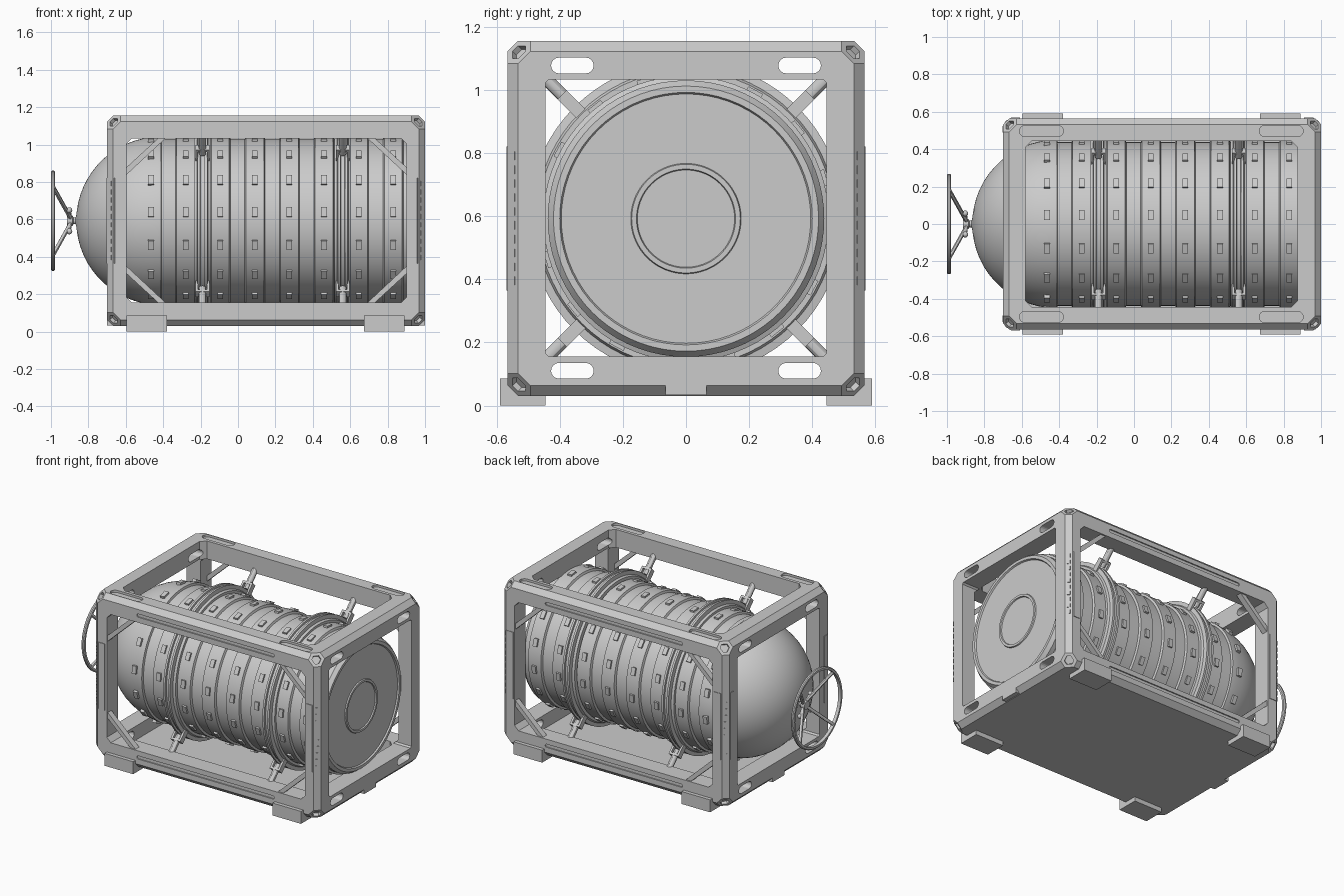
import bpy, bmesh, math
from mathutils import Vector, Matrix

if "Cube" in bpy.data.objects:
    bpy.data.objects.remove(bpy.data.objects["Cube"])

CZ = 0.592  # height of the tank axis


def finish(name, bm, smooth=False):
    bmesh.ops.recalc_face_normals(bm, faces=bm.faces)
    me = bpy.data.meshes.new(name)
    bm.to_mesh(me)
    bm.free()
    if smooth:
        me.shade_smooth()
        me.set_sharp_from_angle(angle=math.radians(30))
    ob = bpy.data.objects.new(name, me)
    bpy.context.collection.objects.link(ob)
    return ob


def prism(name, pts, axis, a, b):
    """Extrude a 2D outline along an axis (the other two axes in order)."""
    bm = bmesh.new()
    order = {'x': lambda p, t: (t, p[0], p[1]), 'y': lambda p, t: (p[0], t, p[1]),
             'z': lambda p, t: (p[0], p[1], t)}[axis]
    f = bm.faces.new([bm.verts.new(order(p, a)) for p in pts])
    g = bmesh.ops.extrude_face_region(bm, geom=[f])
    d = Vector(order((0, 0), b - a))
    bmesh.ops.translate(bm, verts=[v for v in g['geom'] if isinstance(v, bmesh.types.BMVert)], vec=d)
    return finish(name, bm)


def box(name, x0, x1, y0, y1, z0, z1):
    return prism(name, [(x0, y0), (x1, y0), (x1, y1), (x0, y1)], 'z', z0, z1)


def stadium(u, v, w, h):
    r = h / 2
    return [(u + s * (w / 2 - r) + r * math.cos(t), v + r * math.sin(t))
            for s, o in ((1, -90), (-1, 90))
            for t in [math.radians(o + k * 22.5) for k in range(9)]]


def octagon(u0, u1, v0, v1, c):
    return [(u0 + c, v0), (u1 - c, v0), (u1, v0 + c), (u1, v1 - c),
            (u1 - c, v1), (u0 + c, v1), (u0, v1 - c), (u0, v0 + c)]


def lathe(name, prof, n=72, closed=False):
    """Revolve (x, radius) points around the tank axis."""
    bm = bmesh.new()
    rings = [[bm.verts.new((x, r * math.cos(2 * math.pi * k / n), CZ + r * math.sin(2 * math.pi * k / n)))
              for k in range(n)] for x, r in prof]
    pairs = list(zip(rings, rings[1:])) + ([(rings[-1], rings[0])] if closed else [])
    for p, q in pairs:
        for k in range(n):
            bm.faces.new((p[k], p[k - 1], q[k - 1], q[k]))
    if not closed:
        bm.faces.new(rings[0])
        bm.faces.new(rings[-1])
    return finish(name, bm, True)


def rod(name, p, q, r, n=12):
    p, q = Vector(p), Vector(q)
    bm = bmesh.new()
    m = Matrix.Translation((p + q) / 2) @ (q - p).to_track_quat('Z', 'Y').to_matrix().to_4x4()
    bmesh.ops.create_cone(bm, cap_ends=True, segments=n, radius1=r, radius2=r, depth=(q - p).length, matrix=m)
    return finish(name, bm, True)


def turned_box(bm, size, m):
    bmesh.ops.create_cube(bm, size=1, matrix=m @ Matrix.Diagonal((*size, 1)))


def cut(ob, cutter):
    mod = ob.modifiers.new('cut', 'BOOLEAN')
    mod.operation, mod.solver, mod.object = 'DIFFERENCE', 'EXACT', cutter
    cutter.hide_render = True
    me = bpy.data.meshes.new_from_object(ob.evaluated_get(bpy.context.evaluated_depsgraph_get()))
    ob.modifiers.clear()
    ob.data = me
    bpy.data.objects.remove(cutter)


# Frame: chamfered block with truncated corners and triangular corner sockets
X0, X1, Y, Z0, Z1 = -0.70, 1.0, 0.565, 0.03, 1.155
bm = bmesh.new()
bmesh.ops.create_cube(bm, size=1, matrix=Matrix.Translation(((X0 + X1) / 2, 0, (Z0 + Z1) / 2))
                      @ Matrix.Diagonal((X1 - X0, 2 * Y, Z1 - Z0, 1)))
bmesh.ops.bevel(bm, geom=bm.edges[:], offset=0.033, segments=1, affect='EDGES')
for sx in (-1, 1):
    for sy in (-1, 1):
        for sz in (-1, 1):
            n = Vector((sx, sy, sz)).normalized()
            co = Vector((X1 if sx > 0 else X0, sy * Y, Z1 if sz > 0 else Z0)) - n * 0.105 / math.sqrt(3)
            g = bmesh.ops.bisect_plane(bm, geom=bm.verts[:] + bm.edges[:] + bm.faces[:],
                                       plane_co=co, plane_no=n, clear_outer=True)
            edges = [e for e in g['geom_cut'] if isinstance(e, bmesh.types.BMEdge)]
            f = bmesh.ops.contextual_create(bm, geom=edges)['faces']
            bmesh.ops.inset_individual(bm, faces=f, thickness=0.022)
            bmesh.ops.inset_individual(bm, faces=f, thickness=0.001, depth=-0.02)
frame = finish('frame', bm)

# Openings through the sides, ends and top
cut(frame, prism('cutter', octagon(-0.597, 0.902, 0.155, 1.032, 0.03), 'y', -1, 1))
cut(frame, prism('cutter', octagon(-0.445, 0.445, 0.155, 1.032, 0.01), 'x', -1.2, 1.2))
cut(frame, prism('cutter', octagon(-0.58, 0.875, -0.445, 0.445, 0.035), 'z', 0.06, 1.4))
# Lifting slots in the ends, recesses on the top and grooves along the sides
for s in (-1, 1):
    for z in (0.11, 1.077):
        cut(frame, prism('cutter', stadium(s * 0.36, z, 0.135, 0.05), 'x', -1.2, 1.2))
    for x in (-0.495, 0.787):
        cut(frame, prism('cutter', stadium(x, s * 0.497, 0.235, 0.06), 'z', 1.14, 1.3))
    for z in (0.11, 1.08):
        cut(frame, prism('cutter', stadium(0.15, z, 1.04, 0.022), 'y', s * 0.557, s * 0.7))

# Feet and end pockets
for s in (-1, 1):
    for x in (-0.595, 0.675):
        foot = [(s * 0.445, 0), (s * 0.59, 0), (s * 0.59, 0.085), (s * 0.445, 0.085)]
        prism('foot', foot, 'x', x, x + 0.215)
box('end_pocket_right', 0.96, 1.0, -0.065, 0.065, 0.033, 0.07)
box('end_pocket_left', -0.7, -0.66, -0.065, 0.065, 0.033, 0.07)

# Diagonal braces in the side openings
for s in (-1, 1):
    for xc, dx in ((-0.605, 1), (0.91, -1)):
        for zc, dz in ((0.148, 1), (1.04, -1)):
            pts = [(0.185, 0), (0.225, 0), (0, 0.21), (0, 0.17)]
            prism('corner_brace', [(xc + dx * u, zc + dz * v) for u, v in pts], 'y', s * 0.515, s * 0.555)

# Slotted guards on the four posts
for xe, sx in ((X0, -1), (X1, 1)):
    for sy in (-1, 1):
        o = 0.004
        pts = [(0.09, -o), (0.042, -o), (-o, 0.042), (-o, 0.075), (0.02, 0.075), (0.02, 0.06),
               (0.06, 0.02), (0.09, 0.02)]
        guard = prism('post_guard', [(min(1, xe - sx * u) if sx > 0 else xe - sx * u, sy * (Y - v))
                                     for u, v in pts], 'z', 0.365, 0.82)
        bm = bmesh.new()
        for k in range(10):
            m = (Matrix.Translation((xe - sx * 0.022, sy * (Y - 0.022), 0.395 + k * 0.044))
                 @ Matrix.Rotation(sx * sy * math.pi / 4, 4, 'Z'))
            turned_box(bm, (0.02, 0.02, 0.026), m)
        finish('guard_rungs', bm)

# Tank: dome, banded body and flat end with rings
cols = [-0.465 + 0.185 * k for k in range(8)]
prof = [(-0.415 - 0.45 * math.cos(math.radians(a)), 0.45 * math.sin(math.radians(a)))
        for a in (1, 6, 12, 18, 24, 30, 36, 42, 48, 54, 60, 66, 72, 78, 84)]
prof += [(-0.425, 0.452), (-0.412, 0.452), (-0.408, 0.438)]
for x in cols[1:]:
    prof += [(x - 0.054, 0.438), (x - 0.048, 0.452), (x + 0.048, 0.452), (x + 0.054, 0.438)]
prof += [(0.915, 0.438), (0.94, 0.42), (0.94, 0.40), (0.93, 0.395), (0.93, 0.175), (0.938, 0.172),
         (0.938, 0.157), (0.93, 0.154)]
lathe('tank', prof)

# Small raised lugs around the tank
bm = bmesh.new()
for x in cols:
    for k in range(16):
        a = math.radians(6 + 22.5 * k)
        m = (Matrix.Translation((x, 0, CZ)) @ Matrix.Rotation(-a, 4, 'X')
             @ Matrix.Translation((0, -0.45, 0)))
        turned_box(bm, (0.03, 0.026, 0.052), m)
finish('tank_lugs', bm)

# Clamp rings with struts to the frame edges
for x in (-0.19, 0.56):
    lathe('clamp_ring', [(x + u, r) for u, r in (
        (-0.045, 0.43), (-0.045, 0.468), (-0.03, 0.475), (-0.026, 0.5), (-0.012, 0.5), (-0.01, 0.488),
        (0.01, 0.488), (0.012, 0.5), (0.026, 0.5), (0.03, 0.475), (0.045, 0.468), (0.045, 0.43))], closed=True)
    for sy in (-1, 1):
        for sz in (-1, 1):
            d = Vector((0, sy, sz)).normalized()
            c = Vector((x, 0, CZ))
            rod('clamp_strut', c + d * 0.51, c + d * 0.67, 0.02)
            bm = bmesh.new()
            rot = Matrix.Rotation(math.atan2(sz, sy), 4, 'X')
            for u in (-0.03, 0.03):
                turned_box(bm, (0.014, 0.08, 0.04), Matrix.Translation(c + d * 0.505) @ rot
                           @ Matrix.Translation((u, 0, 0)))
            turned_box(bm, (0.074, 0.014, 0.04), Matrix.Translation(c + d * 0.548) @ rot)
            finish('strut_fork', bm)

# Hand wheel on the dome
lathe('wheel_rim', [(-1.0, 0.248), (-1.0, 0.262), (-0.994, 0.268), (-0.984, 0.268), (-0.978, 0.262),
                    (-0.978, 0.248)], 48, True)
lathe('wheel_hub', [(-0.915, 0.015), (-0.915, 0.028), (-0.885, 0.028), (-0.88, 0.018), (-0.868, 0.018),
                    (-0.864, 0.035), (-0.85, 0.035)], 24)
for k in range(4):
    a = math.radians(45 + 90 * k)
    d = Vector((0, math.cos(a), math.sin(a)))
    c = Vector((0, 0, CZ))
    rod('wheel_spoke', c + d * 0.02 + Vector((-0.895, 0, 0)), c + d * 0.256 + Vector((-0.988, 0, 0)), 0.011)
    bm = bmesh.new()
    bmesh.ops.create_uvsphere(bm, u_segments=12, v_segments=8, radius=0.016,
                              matrix=Matrix.Translation(c + d * 0.08 + Vector((-0.902, 0, 0))))
    finish('wheel_knob', bm, True)
    rod('knob_stem', c + d * 0.02 + Vector((-0.895, 0, 0)), c + d * 0.08 + Vector((-0.902, 0, 0)), 0.008)
